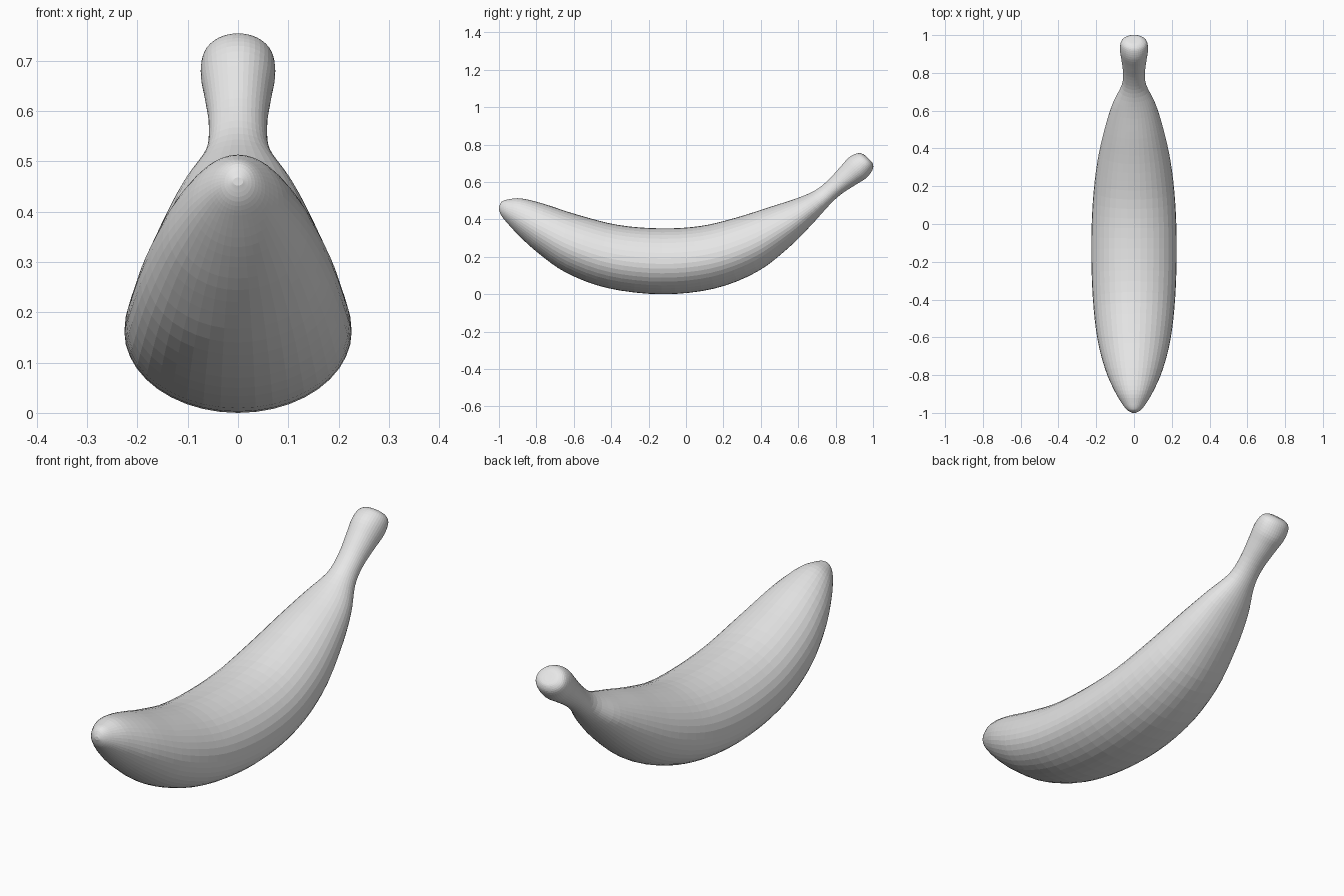
import bpy
import bmesh
import math
from mathutils import Vector

cube = bpy.data.objects.get("Cube")
if cube:
    bpy.data.objects.remove(cube, do_unlink=True)

SIDES = 40
STEPS = 4
DROOP = 0.46  # height of the widest line, as a share of each section

# Cross-sections from blossom tip to stem end:
# upper edge (y, z), lower edge (y, z), half width
SECTIONS = [
    (-1, .468, -1, .452, .01),
    (-.985, .495, -.987, .42, .034),
    (-.95, .507, -.955, .38, .062),
    (-.88, .512, -.89, .31, .102),
    (-.76, .483, -.79, .22, .15),
    (-.58, .425, -.64, .115, .193),
    (-.36, .37, -.42, .033, .218),
    (-.13, .352, -.13, 0, .226),
    (.08, .365, .15, .03, .218),
    (.27, .41, .38, .12, .194),
    (.45, .467, .55, .25, .155),
    (.59, .512, .67, .37, .114),
    (.69, .555, .765, .475, .066),
    (.76, .61, .83, .535, .058),
    (.82, .675, .91, .587, .066),
    (.87, .73, .965, .622, .074),
    (.915, .753, .997, .665, .069),
    (.945, .75, 1, .695, .046),
    (.965, .735, .988, .713, .016),
]


def make_material(name, colour):
    material = bpy.data.materials.new(name)
    material.use_nodes = True
    material.diffuse_color = colour
    shader = material.node_tree.nodes.get("Principled BSDF")
    shader.inputs["Base Color"].default_value = colour
    return material


def smooth_between(before, start, end, after, t):
    """Smooth spline value between start and end."""
    slope_in = (end - before) / 2
    slope_out = (after - start) / 2
    delta = end - start
    cubic = slope_in + slope_out - 2 * delta
    square = 3 * delta - 2 * slope_in - slope_out
    return ((cubic * t + square) * t + slope_in) * t + start


def refine(sections):
    """Fill in extra sections along the length."""
    last = len(sections) - 1
    refined = []
    for i in range(last):
        group = [sections[min(max(i + k, 0), last)] for k in (-1, 0, 1, 2)]
        for step in range(STEPS):
            t = step / STEPS
            refined.append([smooth_between(*values, t) for values in zip(*group)])
    refined.append(sections[last])
    return refined


def add_ring(bm, section):
    """One egg-shaped ring spanning the upper and lower edges."""
    top_y, top_z, low_y, low_z, half_width = section
    top = Vector((0, top_y, top_z))
    low = Vector((0, low_y, low_z))
    middle = low.lerp(top, DROOP)
    ring = []
    for i in range(SIDES):
        angle = math.tau * i / SIDES
        rise = math.sin(angle)
        edge = top if rise > 0 else low
        point = middle.lerp(edge, abs(rise))
        point.x = half_width * math.cos(angle)
        ring.append(bm.verts.new(point))
    return ring


# Fruit body and stem as one skin lofted through the rings
bm = bmesh.new()
rings = [add_ring(bm, section) for section in refine(SECTIONS)]
for ring, following in zip(rings, rings[1:]):
    for i in range(SIDES):
        j = (i + 1) % SIDES
        bm.faces.new((ring[i], ring[j], following[j], following[i]))

# Closed ends
bm.faces.new(rings[0])
bm.faces.new(rings[-1])
bmesh.ops.recalc_face_normals(bm, faces=bm.faces)

mesh = bpy.data.meshes.new("banana")
bm.to_mesh(mesh)
bm.free()
banana = bpy.data.objects.new("banana", mesh)
bpy.context.collection.objects.link(banana)
mesh.materials.append(make_material("light grey", (.8, .8, .8, 1)))
